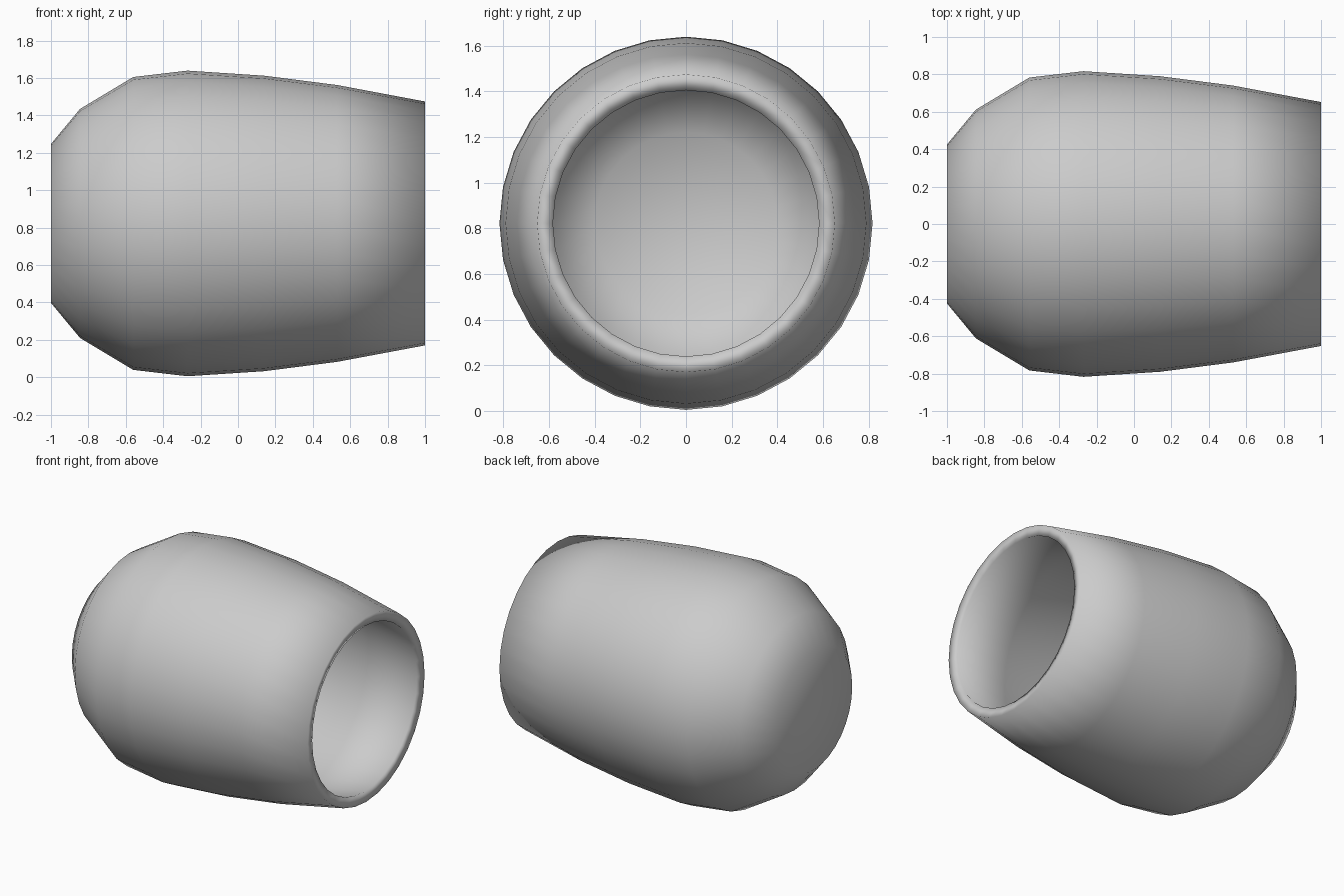
import bpy, bmesh
from math import tau
from mathutils import Vector

if "Cube" in bpy.data.objects:
    bpy.data.objects.remove(bpy.data.objects["Cube"])

SIDES = 32
AXIS_Z = 0.822

# Outer profile: distance along x, radius (closed base to open mouth)
profile = [(-1.0, 0.0), (-1.0, 0.425), (-0.845, 0.612), (-0.56, 0.783),
           (-0.27, 0.817), (0.14, 0.79), (0.53, 0.74), (1.0, 0.652)]

# Revolve the profile around the x axis
bm = bmesh.new()
verts = [bm.verts.new((x, 0, r)) for x, r in profile]
edges = [bm.edges.new(pair) for pair in zip(verts, verts[1:])]
bmesh.ops.spin(bm, geom=verts + edges, cent=(0, 0, 0), axis=(1, 0, 0),
               angle=tau, steps=SIDES)
bmesh.ops.remove_doubles(bm, verts=bm.verts[:], dist=0.001)

# Make every face point outward so the wall thickens inward
bm.normal_update()
inward = [f for f in bm.faces if f.normal.dot(f.calc_center_median() - Vector((0.0, 0, 0))) < 0]
bmesh.ops.reverse_faces(bm, faces=inward)
for f in bm.faces:
    f.smooth = True

mesh = bpy.data.meshes.new("cup")
bm.to_mesh(mesh)
bm.free()
cup = bpy.data.objects.new("cup", mesh)
cup.location.z = AXIS_Z
bpy.context.collection.objects.link(cup)

# Wall thickness and rim
wall = cup.modifiers.new("wall", 'SOLIDIFY')
wall.thickness = 0.07
wall.offset = -1
wall.use_even_offset = True
